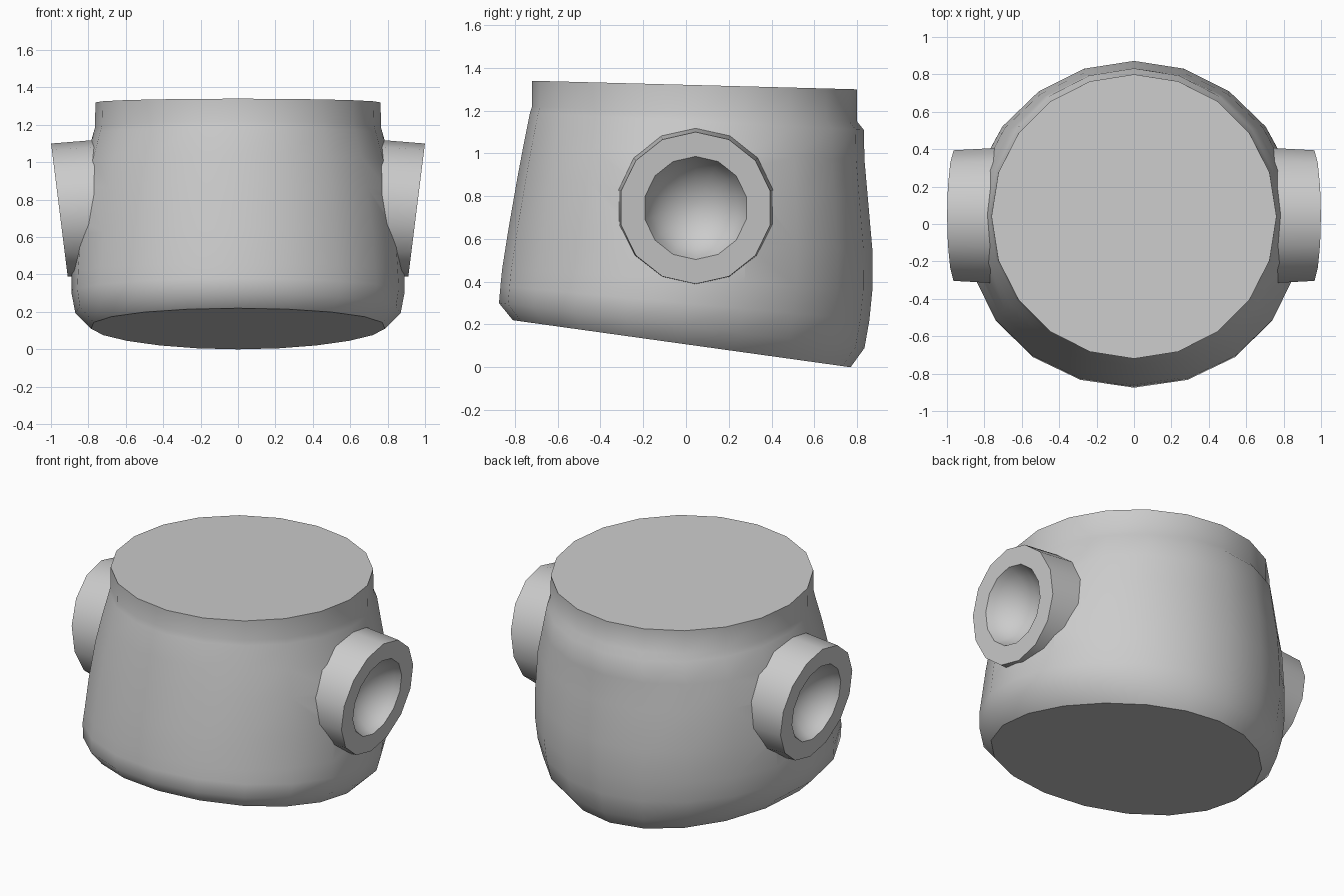
import bpy
import bmesh
from math import sin, cos, pi, radians, atan2
from mathutils import Matrix

old = bpy.data.objects.get("Cube")
if old:
    bpy.data.objects.remove(old)

grey = bpy.data.materials.new("plain_grey")
grey.use_nodes = True
grey.diffuse_color = (0.6, 0.6, 0.6, 1)
grey.node_tree.nodes["Principled BSDF"].inputs["Base Color"].default_value = (0.6, 0.6, 0.6, 1)


def loft(name, rings, cap_start=True, cap_end=True, sharp_caps=True):
    """Skin a list of equal-length point rings."""
    bm = bmesh.new()
    loops = [[bm.verts.new(p) for p in ring] for ring in rings]
    n = len(loops[0])
    for a, b in zip(loops, loops[1:]):
        for i in range(n):
            j = (i + 1) % n
            bm.faces.new((a[i], a[j], b[j], b[i]))
    caps = []
    if cap_start:
        caps.append(bm.faces.new(loops[0][::-1]))
    if cap_end:
        caps.append(bm.faces.new(loops[-1]))
    if sharp_caps:
        for cap in caps:
            for edge in cap.edges:
                edge.smooth = False
    mesh = bpy.data.meshes.new(name)
    bm.to_mesh(mesh)
    bm.free()
    mesh.materials.append(grey)
    obj = bpy.data.objects.new(name, mesh)
    bpy.context.collection.objects.link(obj)
    return obj


def smooth(obj):
    bpy.ops.object.select_all(action="DESELECT")
    obj.select_set(True)
    bpy.context.view_layer.objects.active = obj
    bpy.ops.object.shade_smooth_by_angle(angle=radians(50), keep_sharp_edges=True)


def body_ring(half_x, front_y, front_z, back_y, back_z, egg, sides=20):
    """Slanted oval slice through the body; egg narrows it toward the back."""
    ring = []
    for i in range(sides):
        a = 2 * pi * i / sides
        t = (1 - cos(a)) / 2
        ring.append((-half_x * sin(a) * (1 - egg * cos(a)),
                     back_y + (front_y - back_y) * t,
                     back_z + (front_z - back_z) * t))
    return ring


# Body: half width, front and back (y, z), egg shape of each slice
slices = [
    (0.785, -0.81, 0.22, 0.77, 0.00, 0.11),
    (0.87, -0.875, 0.30, 0.835, 0.09, 0.07),
    (0.89, -0.868, 0.38, 0.858, 0.22, 0.05),
    (0.89, -0.86, 0.46, 0.872, 0.36, 0.03),
    (0.88, -0.83, 0.65, 0.872, 0.55, 0.02),
    (0.855, -0.79, 0.88, 0.85, 0.80, 0),
    (0.815, -0.76, 1.04, 0.835, 0.97, 0),
    (0.775, -0.73, 1.19, 0.832, 1.11, 0),
    (0.765, -0.72, 1.22, 0.80, 1.15, 0),
    (0.762, -0.72, 1.34, 0.80, 1.30, 0),
]
body = loft("body", [body_ring(*s) for s in slices])


def socket_matrix(side):
    """Local z points outward from the side; the face tilts down, the tube stays level."""
    tilt = atan2(0.125, 1)
    shear = Matrix.Identity(4)
    shear[0][2] = -side * 0.1
    return Matrix.Translation((side * 0.955, 0.045, 0.745)) @ \
        Matrix.Rotation(side * (pi / 2 + tilt), 4, "Y") @ shear


def revolve(profile, sides=14):
    return [[(r * cos(2 * pi * i / sides), r * sin(2 * pi * i / sides), z)
             for i in range(sides)] for r, z in profile]


# Side sockets: short tubes with a round hollow
rim = radians(70)
radius = 0.243 / sin(rim)
bowl = [(radius * sin(a), radius * (cos(rim) - cos(a)))
        for a in (rim * (1 - k / 7.5) for k in range(8))]
profile = [(0.372, -0.25), (0.358, 0)] + bowl
for side, label in ((1, "left"), (-1, "right")):
    socket = loft(label + "_socket", revolve(profile), cap_start=False, sharp_caps=False)
    cutter = loft(label + "_cutter", revolve([(0.3, -0.24), (0.3, 0.2)]))
    for obj in (socket, cutter):
        obj.data.transform(socket_matrix(side))
    smooth(socket)
    cut = body.modifiers.new(label + "_opening", "BOOLEAN")
    cut.operation = "DIFFERENCE"
    cut.object = cutter
    cutter.hide_render = True
    bpy.context.view_layer.objects.active = body
    bpy.ops.object.modifier_apply(modifier=cut.name)
    bpy.data.objects.remove(cutter)

smooth(body)
